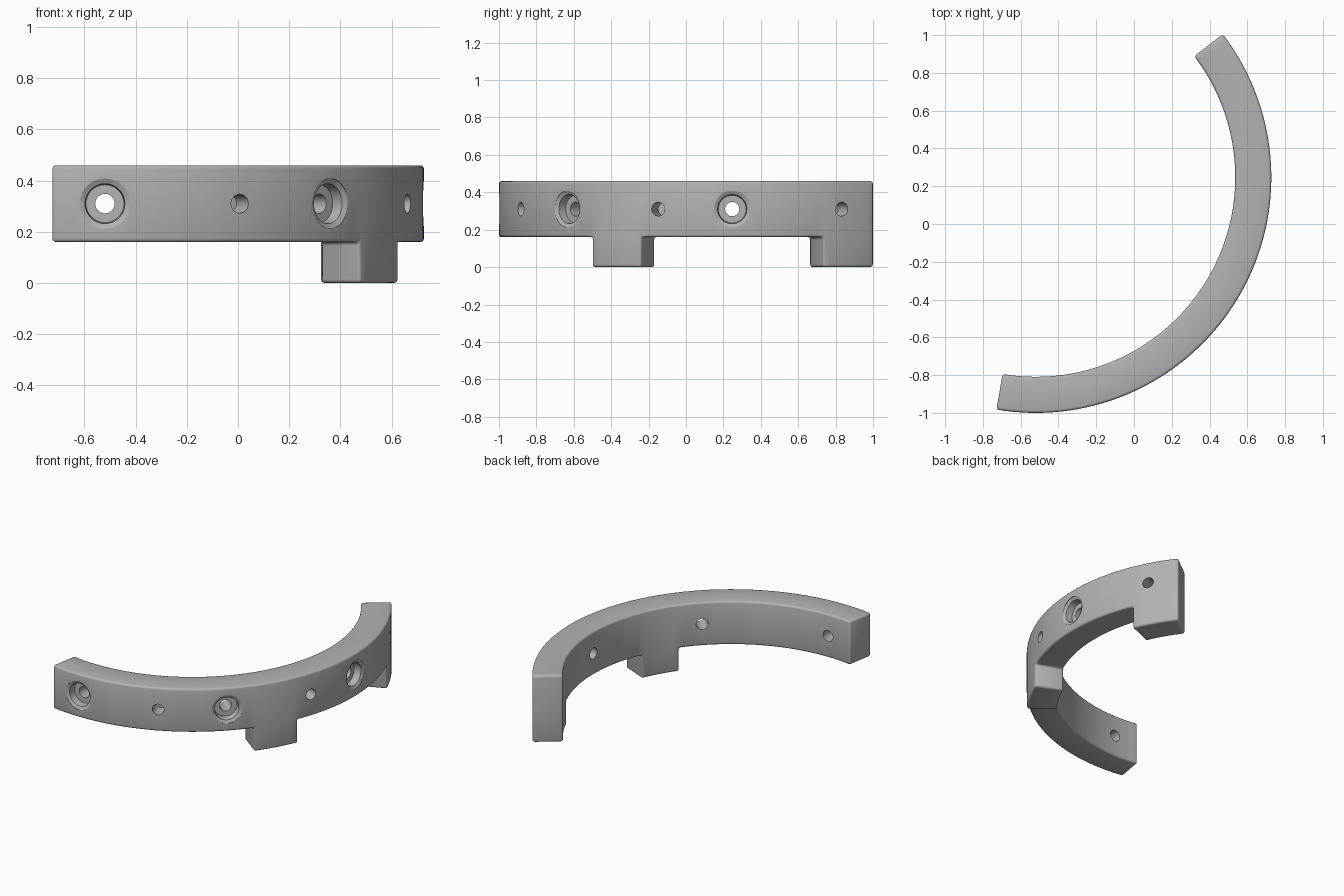
import bpy, bmesh, math
from mathutils import Matrix, Vector

if "Cube" in bpy.data.objects:
    bpy.data.objects.remove(bpy.data.objects["Cube"], do_unlink=True)

CENTRE = Vector((-0.52, 0.247, 0))
R_OUT, R_IN = 1.247, 1.056
Z_LOW, Z_TOP, Z_HOLE = 0.16, 0.46, 0.31
START, END = -99.6, 37.4
FEET = [(-37, -23), (23, END)]

grey = bpy.data.materials.new("plain grey")
grey.use_nodes = True
grey.diffuse_color = (0.45, 0.45, 0.45, 1)
grey.node_tree.nodes["Principled BSDF"].inputs["Base Color"].default_value = grey.diffuse_color


def make_object(name, bm):
    bmesh.ops.recalc_face_normals(bm, faces=bm.faces[:])
    mesh = bpy.data.meshes.new(name)
    bm.to_mesh(mesh)
    bm.free()
    mesh.materials.append(grey)
    obj = bpy.data.objects.new(name, mesh)
    bpy.context.collection.objects.link(obj)
    return obj


def polar(radius, degrees, z):
    a = math.radians(degrees)
    return CENTRE + Vector((radius * math.cos(a), radius * math.sin(a), z))


# Curved bar: rectangular section swept along the arc, stations on the foot edges
stops = [START, -37, -23, 23, END]
angles = [START]
for a, b in zip(stops, stops[1:]):
    n = math.ceil((b - a) / 2)
    angles += [a + (b - a) * i / n for i in range(1, n + 1)]

bm = bmesh.new()
section = [(R_IN, Z_LOW), (R_OUT, Z_LOW), (R_OUT, Z_TOP), (R_IN, Z_TOP)]
rings = [[bm.verts.new(polar(r, a, z)) for r, z in section] for a in angles]
foot_faces = []
for a, b, r0, r1 in zip(angles, angles[1:], rings, rings[1:]):
    for i in range(4):
        j = (i + 1) % 4
        face = bm.faces.new((r0[i], r0[j], r1[j], r1[i]))
        if i == 0 and any(lo < (a + b) / 2 < hi for lo, hi in FEET):
            foot_faces.append(face)
bm.faces.new(rings[0])
bm.faces.new(rings[-1])
bmesh.ops.recalc_face_normals(bm, faces=bm.faces[:])

# Feet: pulled down from the underside
pulled = bmesh.ops.extrude_face_region(bm, geom=foot_faces)["geom"]
bmesh.ops.delete(bm, geom=[f for f in foot_faces if f.is_valid], context="FACES_ONLY")
for v in pulled:
    if isinstance(v, bmesh.types.BMVert):
        v.co.z = 0
bmesh.ops.recalc_face_normals(bm, faces=bm.faces[:])

# Rounded edges
sharp = [e for e in bm.edges if len(e.link_faces) == 2 and e.calc_face_angle() > 0.6]
bmesh.ops.bevel(bm, geom=sharp, offset=0.014, segments=3, profile=0.5,
                affect="EDGES", clamp_overlap=True)
bar = make_object("curved_bar", bm)


# Holes: turned cutters aimed along the radius, profile as (depth, radius)
def hole_cutter(name, degrees, profile, sides=40):
    bm = bmesh.new()
    loops = []
    for depth, radius in profile:
        loops.append([bm.verts.new((R_OUT - depth,
                                    radius * math.cos(math.tau * i / sides),
                                    radius * math.sin(math.tau * i / sides)))
                      for i in range(sides)])
    for l0, l1 in zip(loops, loops[1:]):
        for i in range(sides):
            j = (i + 1) % sides
            bm.faces.new((l0[i], l0[j], l1[j], l1[i]))
    bm.faces.new(loops[0])
    bm.faces.new(loops[-1])
    bm.transform(Matrix.Translation(CENTRE + Vector((0, 0, Z_HOLE)))
                 @ Matrix.Rotation(math.radians(degrees), 4, "Z"))
    cutter = make_object(name, bm)
    cutter.hide_render = True
    return cutter


stepped = [(-0.05, 0.098), (0.004, 0.098), (0.014, 0.078), (0.062, 0.074),
           (0.062, 0.038), (0.3, 0.038)]
blind = [(-0.05, 0.037), (0.11, 0.037)]
cutters = [hole_cutter("stepped_hole_cutter", a, stepped) for a in (-90, -45, 0)]
cutters += [hole_cutter("blind_hole_cutter", a, blind) for a in (-65, -18.5, 28)]
for cutter in cutters:
    mod = bar.modifiers.new("hole", "BOOLEAN")
    mod.operation = "DIFFERENCE"
    mod.solver = "EXACT"
    mod.object = cutter

bpy.ops.object.select_all(action="DESELECT")
bar.select_set(True)
bpy.context.view_layer.objects.active = bar
for mod in list(bar.modifiers):
    bpy.ops.object.modifier_apply(modifier=mod.name)
for cutter in cutters:
    bpy.data.objects.remove(cutter, do_unlink=True)
bpy.ops.object.shade_smooth_by_angle(angle=math.radians(35))
